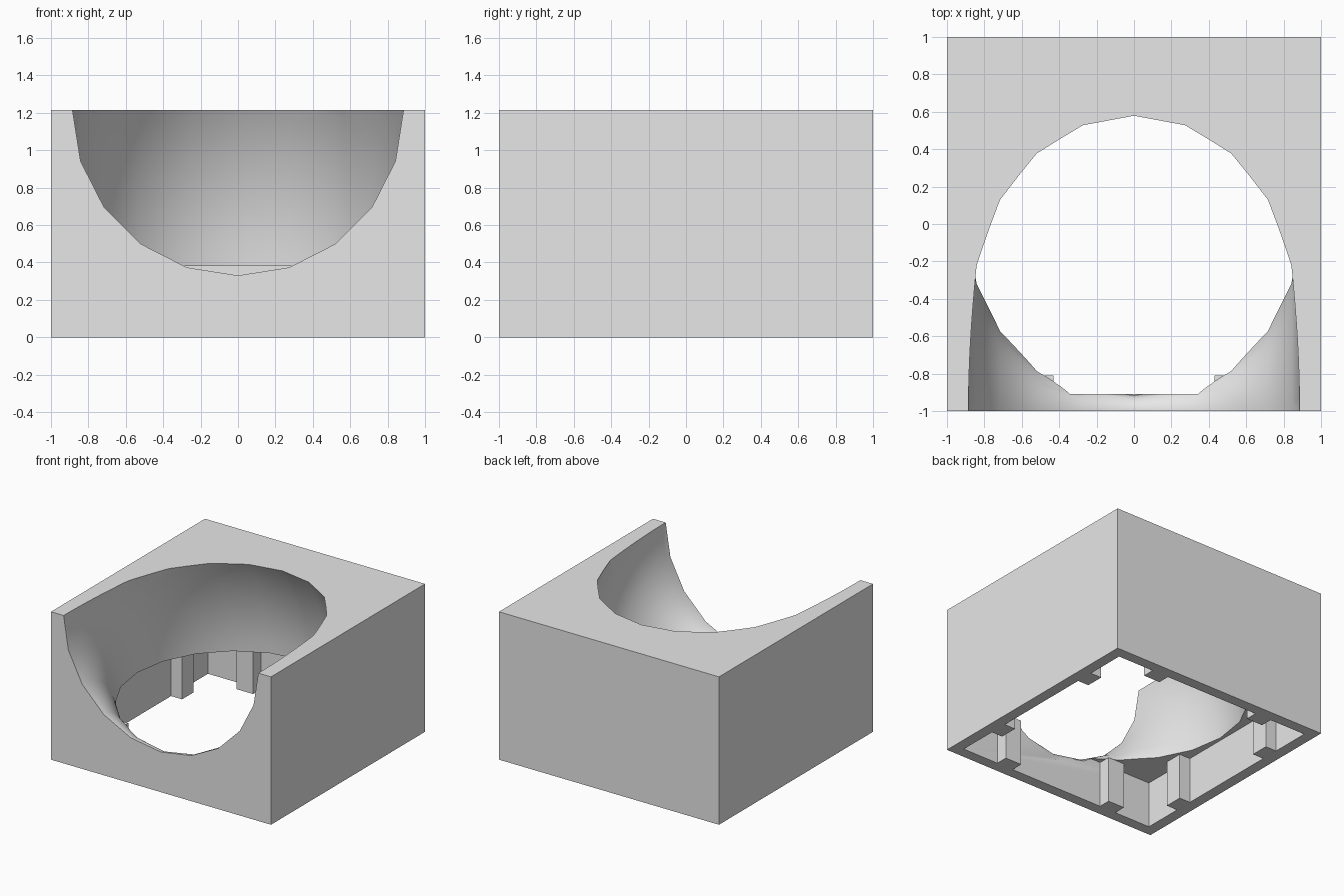
import bpy, bmesh
from math import sin, cos, pi

if "Cube" in bpy.data.objects:
    bpy.data.objects.remove(bpy.data.objects["Cube"], do_unlink=True)

HEIGHT = 1.215     # block height
CEILING = 0.38     # top of the hollow underside
INNER = 0.91       # half width of the hollow
PIPE = 0.885       # radius of the elbow passage
BEND = 0.968       # bend radius of the elbow
SIDES, STEPS = 20, 24

grey = bpy.data.materials.new("plain grey")
grey.use_nodes = True
grey.diffuse_color = (0.8, 0.8, 0.8, 1)
grey.node_tree.nodes["Principled BSDF"].inputs["Base Color"].default_value = (0.8, 0.8, 0.8, 1)


def finish(name, bm):
    bmesh.ops.recalc_face_normals(bm, faces=bm.faces)
    mesh = bpy.data.meshes.new(name)
    bm.to_mesh(mesh)
    bm.free()
    mesh.materials.append(grey)
    obj = bpy.data.objects.new(name, mesh)
    bpy.context.collection.objects.link(obj)
    return obj


def add_box(bm, low, high):
    made = bmesh.ops.create_cube(bm, size=1)["verts"]
    for v in made:
        v.co = [(a + b) / 2 + c * (b - a) for a, b, c in zip(low, high, v.co)]


def box(name, low, high):
    bm = bmesh.new()
    add_box(bm, low, high)
    return finish(name, bm)


def cut(target, cutter):
    mod = target.modifiers.new("cut", "BOOLEAN")
    mod.operation = "DIFFERENCE"
    mod.solver = "EXACT"
    mod.object = cutter
    bpy.context.view_layer.objects.active = target
    bpy.ops.object.modifier_apply(modifier=mod.name)
    bpy.data.objects.remove(cutter, do_unlink=True)


# Block with a hollow underside
block = box("block", (-1, -1, 0), (1, 1, HEIGHT))
cut(block, box("hollow_cutter", (-INNER, -INNER, -0.2), (INNER, INNER, CEILING)))

# Elbow passage from the front, bending down into the hollow
bm = bmesh.new()
rings = []
for step in range(-1, STEPS + 1):
    bend = max(step, 0) / STEPS * pi / 2
    front = -1.1 if step < 0 else -1
    ring = []
    for side in range(SIDES):
        a = 2 * pi * side / SIDES
        r = BEND + PIPE * cos(a)
        ring.append(bm.verts.new((PIPE * sin(a), front + r * sin(bend),
                                  HEIGHT - BEND + r * cos(bend))))
    rings.append(ring)
for one, two in zip(rings, rings[1:]):
    for i in range(SIDES):
        j = (i + 1) % SIDES
        bm.faces.new((one[i], one[j], two[j], two[i]))
bm.faces.new(rings[0])
bm.faces.new(rings[-1])
cut(block, finish("elbow_cutter", bm))

bpy.ops.object.select_all(action="DESELECT")
block.select_set(True)
bpy.context.view_layer.objects.active = block
bpy.ops.object.shade_smooth_by_angle(angle=pi / 6)

# Two upright ribs on each inner wall
bm = bmesh.new()
for s in (-1, 1):
    near, far = sorted((s * 0.43, s * 0.58))
    for w in (-1, 1):
        tip, root = sorted((w * 0.81, w * (INNER + 0.01)))
        add_box(bm, (near, tip, 0), (far, root, CEILING))
        add_box(bm, (tip, near, 0), (root, far, CEILING))
ribs = finish("inner_ribs", bm)

# Ribs follow the passage where it meets them
ribs.parent = block
